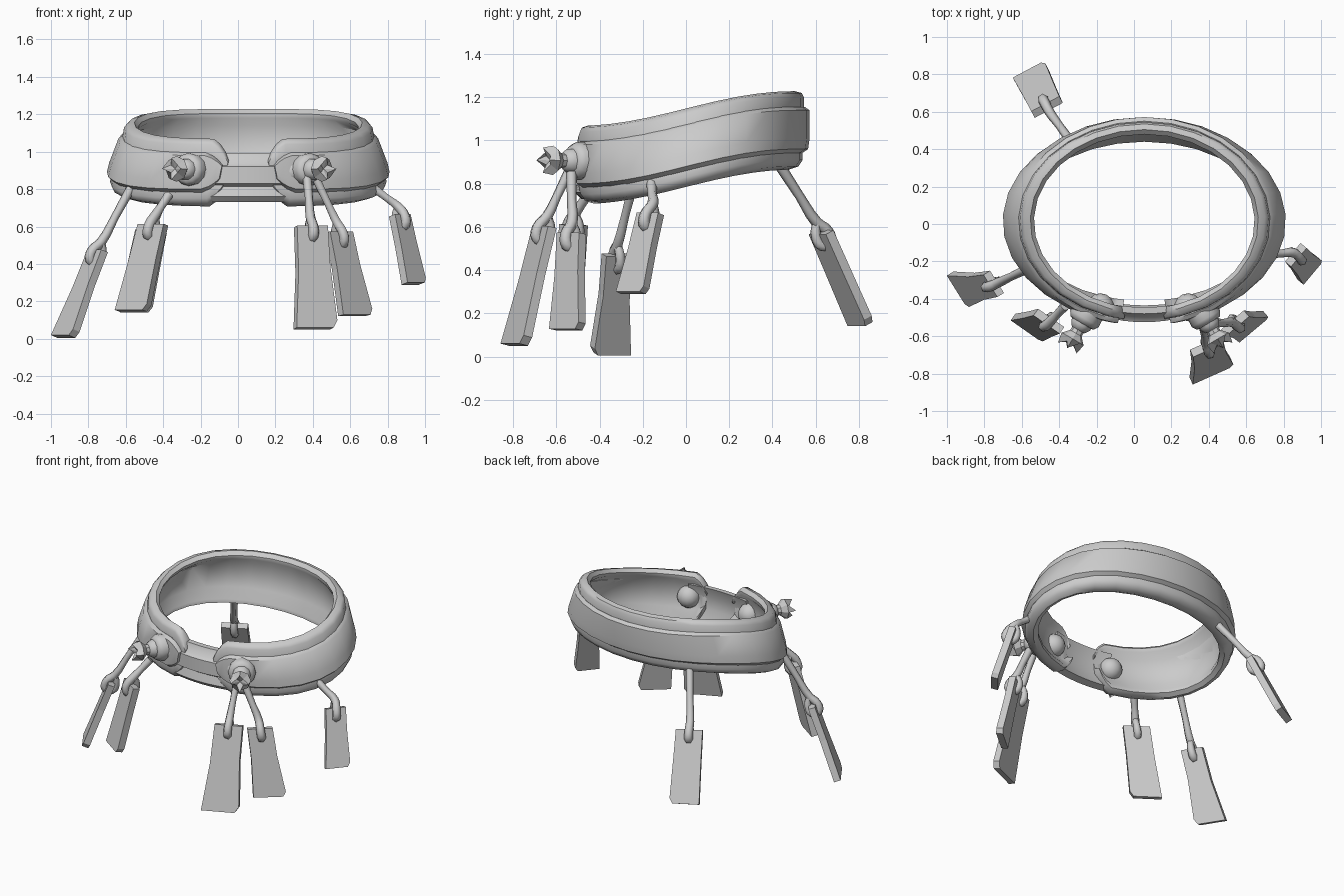
import bpy, bmesh, math
from mathutils import Vector, Matrix

if "Cube" in bpy.data.objects:
    bpy.data.objects.remove(bpy.data.objects["Cube"])

CX, CY = 0.055, 0.015   # centre of the oval collar
MID = 0.97              # mid height of the collar before it tilts


def make(name, bm, angle=35):
    bmesh.ops.recalc_face_normals(bm, faces=bm.faces)
    me = bpy.data.meshes.new(name)
    bm.to_mesh(me)
    bm.free()
    ob = bpy.data.objects.new(name, me)
    bpy.context.collection.objects.link(ob)
    bpy.ops.object.select_all(action='DESELECT')
    ob.select_set(True)
    bpy.context.view_layer.objects.active = ob
    if angle:
        bpy.ops.object.shade_smooth_by_angle(angle=math.radians(angle))
    return ob


def sweep(name, profile, stations):
    """Sweep (rx, ry, z) profile round the oval; stations = (angle from front, height scale)."""
    bm = bmesh.new()
    rows = []
    for phi, k in stations:
        row = []
        for rx, ry, z in profile:
            x, y = CX + rx * math.sin(phi), CY - ry * math.cos(phi)
            tilt = 0.08 * math.sin(math.pi / 2 * max(-1, min(1, y / 0.5)))
            row.append(bm.verts.new((x, y, MID + (z - MID) * k + tilt)))
        rows.append(row)
    n = len(profile)
    for a, b in zip(rows, rows[1:]):
        for i in range(n):
            j = (i + 1) % n
            bm.faces.new((a[i], a[j], b[j], b[i]))
    bm.faces.new(rows[0])
    bm.faces.new(rows[-1])
    return make(name, bm, 45)


def round_ended(start):
    """Stations for an open loop whose two front ends are rounded off."""
    ends = [(start, 0.36), (start + 0.035, 0.62), (start + 0.08, 0.84), (start + 0.14, 1)]
    a = start + 0.14
    body = [(a + (2 * math.pi - 2 * a) * i / 26, 1) for i in range(1, 26)]
    return ends + body + [(2 * math.pi - p, k) for p, k in reversed(ends)]


# Padded inner collar with rolled rims
sweep("inner_collar", [
    (0.74, 0.525, 0.83), (0.725, 0.505, 0.80), (0.69, 0.46, 0.785), (0.66, 0.425, 0.80),
    (0.66, 0.425, 0.825), (0.69, 0.475, 0.89), (0.655, 0.49, 1.06), (0.60, 0.465, 1.10),
    (0.59, 0.465, 1.125), (0.61, 0.49, 1.148), (0.645, 0.52, 1.14), (0.665, 0.53, 1.12),
    (0.675, 0.53, 1.06), (0.73, 0.525, 0.88)], round_ended(0.165))

# Flared outer band
sweep("outer_band", [
    (0.735, 0.52, 0.86), (0.757, 0.55, 0.88), (0.745, 0.557, 0.93), (0.695, 0.557, 1.06),
    (0.67, 0.535, 1.075), (0.65, 0.505, 1.06), (0.70, 0.50, 0.88)], round_ended(0.205))

# Recessed strap bridging the front gap, with a raised middle
front = [(-0.34 + 0.68 * i / 8, 1) for i in range(9)]
sweep("front_strap", [
    (0.67, 0.50, 0.81), (0.67, 0.53, 0.84), (0.67, 0.515, 0.895), (0.67, 0.54, 0.91),
    (0.67, 0.54, 1.0), (0.67, 0.515, 1.015), (0.67, 0.495, 1.07), (0.67, 0.46, 1.07),
    (0.67, 0.485, 1.0), (0.67, 0.485, 0.91), (0.67, 0.45, 0.82)], front)


def lathe(name, centre, axis, rings, seg, star=0.0, angle=35):
    """Stack of rings (radius, distance along axis); star pulls alternate points of the last ring."""
    bm = bmesh.new()
    rot = Vector(axis).to_track_quat('Z', 'Y').to_matrix().to_4x4()
    mat = Matrix.Translation(centre) @ rot
    rows = []
    for q, (r, h) in enumerate(rings):
        last = star if q == len(rings) - 1 else 0
        rows.append([bm.verts.new(mat @ Vector((
            r * (1 - (i % 2) * last) * math.cos(2 * math.pi * i / seg),
            r * (1 - (i % 2) * last) * math.sin(2 * math.pi * i / seg),
            h - (i % 2) * last * 0.06))) for i in range(seg)])
    for a, b in zip(rows, rows[1:]):
        for i in range(seg):
            j = (i + 1) % seg
            bm.faces.new((a[i], a[j], b[j], b[i]))
    bm.faces.new(rows[0])
    # sunken centre closes the outer end
    tip = bm.verts.new(mat @ Vector((0, 0, rings[-1][1] - star * 0.08)))
    for i in range(seg):
        bm.faces.new((rows[-1][i], rows[-1][(i + 1) % seg], tip))
    return make(name, bm, angle)


# Studs: washer, dome, jagged crown and inner knob on each collar end
for side, s, x in (("left", -1, -0.255), ("right", 1, 0.375)):
    axis = Vector((0.5 * s, -0.85, 0.02)).normalized()
    c = Vector((x, -0.49, 0.905))
    lathe(side + "_stud_washer", c, axis,
          [(0.085, -0.03), (0.088, 0.02), (0.072, 0.045), (0.05, 0.05)], 12, 0, 60)
    lathe(side + "_stud_dome", c, axis,
          [(0.06, 0.02), (0.058, 0.06), (0.042, 0.085), (0.03, 0.09)], 10, 0, 60)
    lathe(side + "_stud_crown", c, axis,
          [(0.034, 0.07), (0.036, 0.11), (0.068, 0.145), (0.058, 0.20)], 8, 0.5, 0)
    bm = bmesh.new()
    bmesh.ops.create_uvsphere(bm, u_segments=14, v_segments=8, radius=0.075,
                              matrix=Matrix.Translation((CX + s * 0.235, -0.445, 0.895)))
    make(side + "_inner_knob", bm, 60)


def tag(name, start, top, bottom, yaw, wt, wb):
    """Flat hanging plate plus the cord that hooks through its upper edge."""
    start, top, bottom = Vector(start), Vector(top), Vector(bottom)
    w = Vector((math.cos(math.radians(yaw)), math.sin(math.radians(yaw)), 0))
    d = (bottom - top).normalized()
    n = w.cross(d).normalized()
    if n.dot(Vector((top.x, top.y, 0))) < 0:
        n = -n
    ln = (bottom - top).length
    outline = [(-wt / 2, 0), (wt / 2, 0), (wt * 0.52, ln * 0.4), (wb / 2, ln * 0.93),
               (wb * 0.4, ln), (-wb / 2, ln), (-wt * 0.52, ln * 0.45)]
    bm = bmesh.new()
    f, b = ([bm.verts.new(top + w * u + d * v + n * t) for u, v in outline]
            for t in (0.022, -0.022))
    bm.faces.new(f)
    bm.faces.new(b)
    for i in range(len(f)):
        j = (i + 1) % len(f)
        bm.faces.new((f[i], f[j], b[j], b[i]))
    make(name + "_plate", bm, 0)

    knot = top - d * 0.05
    path = [(start, 1.05), (start.lerp(knot, 0.55), 0.9), (knot, 1.1),
            (top + d * 0.01 + n * 0.032, 1.15), (top + d * 0.06 + n * 0.022, 1.2),
            (top + d * 0.06 - n * 0.022, 1.1), (top - n * 0.03, 1.0), (knot, 0.9)]
    cu = bpy.data.curves.new(name + "_cord", 'CURVE')
    cu.dimensions = '3D'
    cu.bevel_depth = 0.024
    cu.bevel_resolution = 1
    cu.resolution_u = 3
    cu.use_fill_caps = True
    sp = cu.splines.new('BEZIER')
    sp.bezier_points.add(len(path) - 1)
    for p, (co, r) in zip(sp.bezier_points, path):
        p.co, p.radius = co, r
        p.handle_left_type = p.handle_right_type = 'AUTO'
    ob = bpy.data.objects.new(name + "_cord", cu)
    bpy.context.collection.objects.link(ob)
    bpy.ops.object.select_all(action='DESELECT')
    ob.select_set(True)
    bpy.context.view_layer.objects.active = ob
    bpy.ops.object.convert(target='MESH')


# Six hanging tags
tag("left_side_tag", (-0.57, -0.24, 0.81), (-0.75, -0.32, 0.47), (-0.93, -0.35, 0.012), -58, 0.14, 0.20)
tag("left_front_tag", (-0.37, -0.44, 0.77), (-0.455, -0.52, 0.61), (-0.565, -0.555, 0.15), -35, 0.17, 0.20)
tag("right_front_tag", (0.37, -0.54, 0.86), (0.39, -0.655, 0.60), (0.415, -0.79, 0.055), 24, 0.18, 0.24)
tag("right_second_tag", (0.42, -0.53, 0.85), (0.54, -0.53, 0.57), (0.63, -0.55, 0.125), 40, 0.16, 0.21)
tag("right_side_tag", (0.72, -0.16, 0.81), (0.865, -0.165, 0.66), (0.942, -0.25, 0.295), 50, 0.13, 0.16)
tag("back_tag", (-0.33, 0.43, 0.89), (-0.465, 0.625, 0.575), (-0.555, 0.81, 0.15), 28, 0.17, 0.19)
